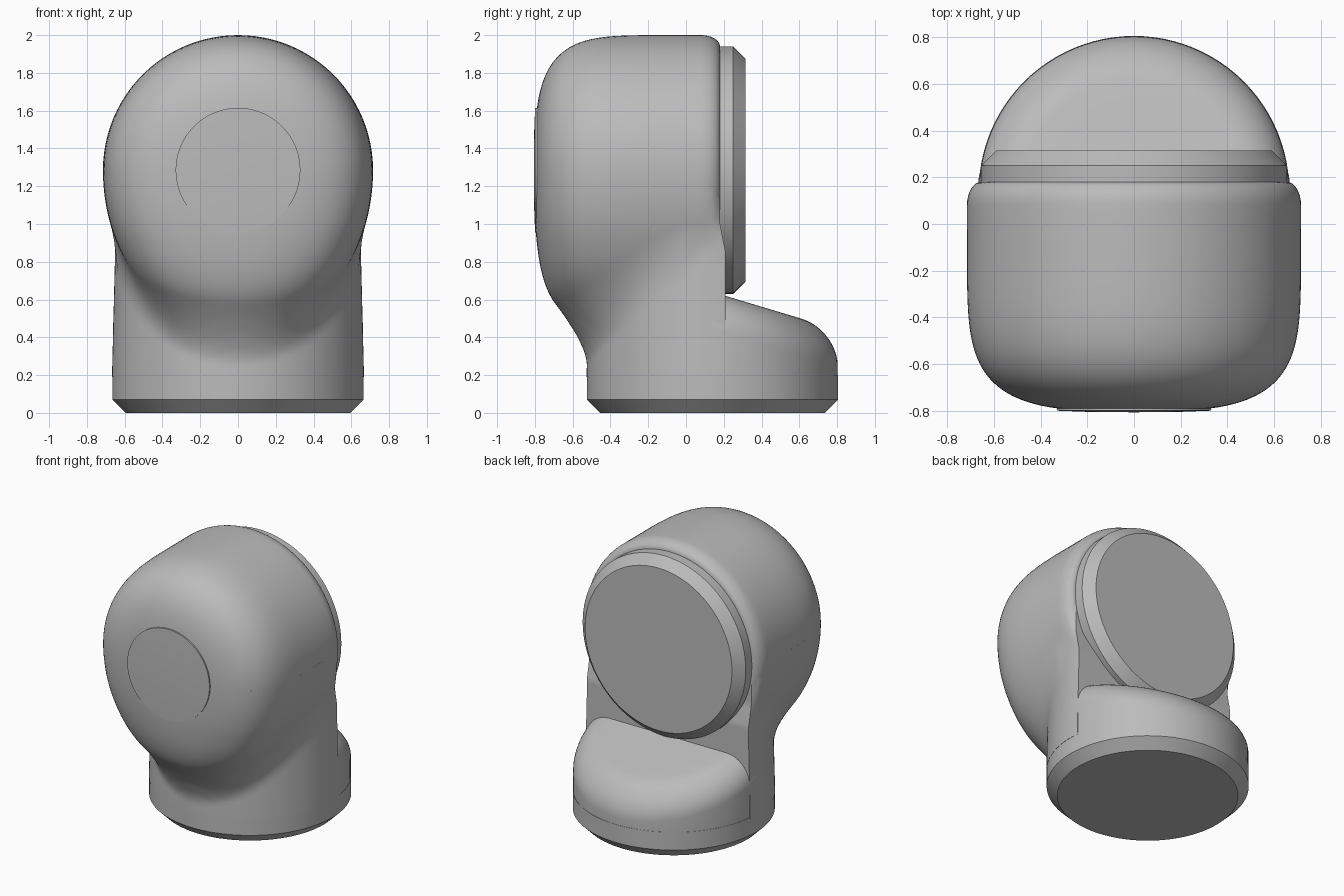
import bpy, bmesh, math
from math import sin, cos, pi, sqrt

if "Cube" in bpy.data.objects:
    bpy.data.objects.remove(bpy.data.objects["Cube"], do_unlink=True)

AXIS_Z = 1.285    # height of the horizontal drum axis
BASE_Y = 0.14     # centre of the round base
BASE_R = 0.665
DRUM_R, DRUM_D = 0.715, 0.802
POW_R, POW_Y = 3.3, 5    # roundness of the drum front

grey = bpy.data.materials.new("plain_grey")
grey.use_nodes = True
grey.diffuse_color = (0.5, 0.5, 0.5, 1)
grey.node_tree.nodes["Principled BSDF"].inputs["Base Color"].default_value = (0.5, 0.5, 0.5, 1)


def skin(name, rows, closed=True, cap=False):
    """Join rows of points with quads into one smooth-shaded object."""
    bm = bmesh.new()
    grid = [[bm.verts.new(p) for p in row] for row in rows]
    n = len(rows[0])
    for a, b in zip(grid, grid[1:]):
        for i in range(n if closed else n - 1):
            j = (i + 1) % n
            bm.faces.new((a[i], a[j], b[j], b[i]))
    if cap:
        bm.faces.new(grid[0])
        bm.faces.new(grid[-1])
    bmesh.ops.remove_doubles(bm, verts=bm.verts, dist=0.0001)
    bmesh.ops.recalc_face_normals(bm, faces=bm.faces)
    mesh = bpy.data.meshes.new(name)
    bm.to_mesh(mesh)
    bm.free()
    mesh.materials.append(grey)
    obj = bpy.data.objects.new(name, mesh)
    bpy.context.collection.objects.link(obj)
    bpy.ops.object.select_all(action='DESELECT')
    obj.select_set(True)
    bpy.context.view_layer.objects.active = obj
    bpy.ops.object.shade_smooth_by_angle(angle=math.radians(32))


def lathe(name, profile, upright=False, n=96):
    """Turn (radius, position) points about the drum axis or the base axis."""
    rows = []
    for r, h in profile:
        ring = [(r * cos(2 * pi * i / n), r * sin(2 * pi * i / n)) for i in range(n)]
        rows.append([(u, BASE_Y + v, h) if upright else (u, h, AXIS_Z + v) for u, v in ring])
    skin(name, rows)


# Drum: rounded front, straight side and small back fillet
front = []
for i in range(33):
    a = pi / 2 * i / 32
    front.append((DRUM_R * sin(a) ** (2 / POW_R), -DRUM_D * max(cos(a), 0) ** (2 / POW_Y)))
back = [(0.655 + 0.06 * cos(a), 0.08 + 0.1 * sin(a)) for a in [pi / 16 * i for i in range(9)]]
lathe("drum", front + back + [(0, 0.18)])
lathe("front_cap", [(0, -0.806), (0.2, -0.804), (0.33, -0.799), (0.33, -0.76), (0, -0.76)])
lathe("back_flange", [(0, 0.15), (0.655, 0.15), (0.655, 0.25), (0.59, 0.315), (0, 0.315)])
lathe("base_disc", [(0, 0), (0.595, 0), (BASE_R, 0.07), (BASE_R, 0.2), (0, 0.2)], True)


# Column: round at the foot, swelling upwards into the drum
def column_radius(z):
    return BASE_R + 0.002 - 0.015 * min(1, max(0, z - 0.2) / 0.6)


def reach(t, z):
    """Distance from the middle to the surface in direction t at height z."""
    c, s = cos(t), sin(t)
    column = sqrt((BASE_Y * s) ** 2 + column_radius(z) ** 2 - BASE_Y ** 2) - BASE_Y * s
    drop = (max(AXIS_Z - z, 0) / 0.9) ** 2
    if drop >= 1:
        return column
    # Distance to the egg-shaped drum, found by bisection
    low, high = 0.0, 1.2
    for _ in range(18):
        m = (low + high) / 2
        across = ((m * c / DRUM_R) ** 2 + drop) ** (POW_R / 2)
        low, high = (m, high) if across + (m * s / DRUM_D) ** POW_Y < 1 else (low, m)
    return max(column, low)


rows = []
for k in range(49):
    z = 0.19 + (AXIS_Z - 0.19) * k / 48
    spread = 0.15 * min(1, (AXIS_Z - z) / 0.4)
    rim = []
    for i in range(41):
        t = pi / 2 * i / 40
        r = sum(reach(t, z + spread * o / 5) for o in range(-5, 6)) / 11
        rim.append((r * cos(t), -r * sin(t)))
    side = rim[0][0]
    rear = 0.21 - 0.03 * min(1, max(0, (z - 0.85) / 0.15))
    edge = min(side, 0.65)
    tail = []
    for i in range(8, 0, -1):
        f = i / 8
        y = rear * f
        bend = max(0, (y - 0.07) / (rear - 0.07))
        fillet = edge + (side - edge) * sqrt(1 - bend ** 2)
        tail.append((max(fillet, sqrt(column_radius(z) ** 2 - (y - BASE_Y) ** 2)), y))
    half = tail + rim
    rows.append([(x, y, z) for x, y in half] + [(-x, y, z) for x, y in half[-2::-1]])
skin("column", rows, cap=True)

# Foot: half-round toe at the back with a sloping top and a rounded rim
FOOT_R, FILLET = 0.663, 0.19
radii = [0, 0.12, 0.24, 0.36] + [FOOT_R - FILLET * (1 - sin(pi / 2 * i / 12)) for i in range(13)]
rows = []
for r in radii:
    over = max(0, r - FOOT_R + FILLET)
    fall = FILLET - sqrt(max(0, FILLET ** 2 - over ** 2))
    row = []
    for i in range(49):
        a = pi * i / 48
        row.append((r * cos(a), BASE_Y + r * sin(a), 0.64 - 0.3 * r * sin(a) - fall))
    rows.append(row)
rows.append([(x, y, 0.19) for x, y, z in rows[-1]])
skin("foot", rows, closed=False)
